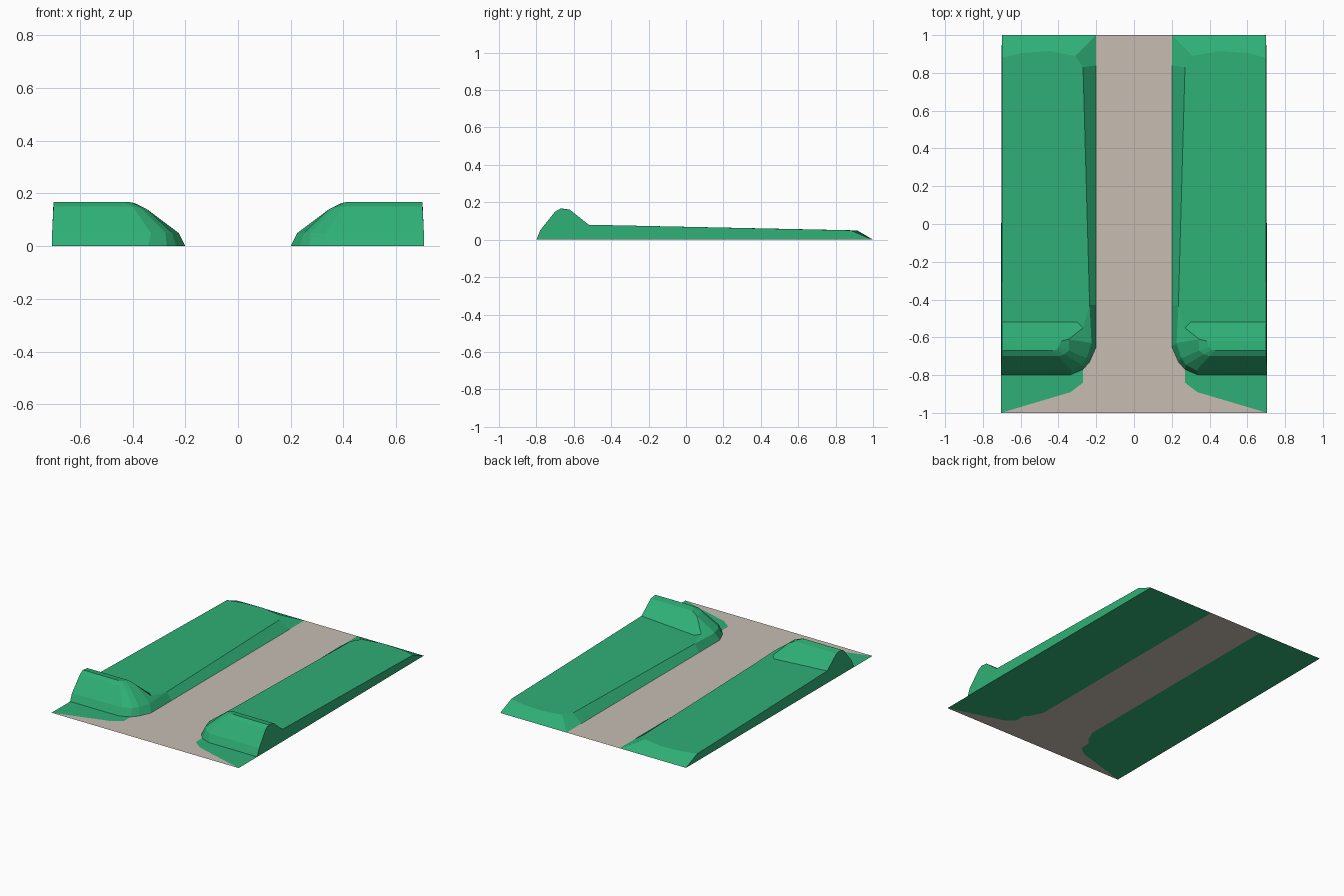
import bpy, bmesh

if "Cube" in bpy.data.objects:
    bpy.data.objects.remove(bpy.data.objects["Cube"])


def material(name, rgb):
    m = bpy.data.materials.new(name)
    m.diffuse_color = (*rgb, 1)
    m.use_nodes = True
    m.node_tree.nodes["Principled BSDF"].inputs["Base Color"].default_value = m.diffuse_color
    return m


grass = material("grass", (0.028, 0.43, 0.18))
dirt = material("dirt", (0.57, 0.51, 0.45))


def build(name, faces, mat, mirror=True):
    """Make a flat-shaded object from polygons, sharing equal points."""
    bm = bmesh.new()
    cache = {}
    for f in faces:
        loop = []
        for p in f:
            if p not in cache:
                cache[p] = bm.verts.new(p)
            if cache[p] not in loop:
                loop.append(cache[p])
        if len(loop) > 2:
            bm.faces.new(loop)
    bmesh.ops.recalc_face_normals(bm, faces=bm.faces[:])
    if len(faces) == 1:
        for f in bm.faces:
            f.normal_update()
            if f.normal.z < 0:
                f.normal_flip()
    me = bpy.data.meshes.new(name)
    bm.to_mesh(me)
    bm.free()
    me.materials.append(mat)
    ob = bpy.data.objects.new(name, me)
    bpy.context.collection.objects.link(ob)
    if mirror:
        mod = ob.modifiers.new("mirror", 'MIRROR')
        mod.use_axis[0] = True
        mod.use_mirror_merge = False
    return ob


# Contour rings of the mound, running from outer front round to the inner side
foot = [(.705, -.8, 0), (.34, -.8, 0), (.27, -.77, 0), (.235, -.73, 0),
        (.2, -.65, 0), (.2, -.43, 0)]
low = [(.705, -.78, .05), (.33, -.775, .05), (.275, -.745, .05),
       (.25, -.71, .05), (.225, -.63, .05), (.235, -.43, .05)]
upper = [(.7, -.7, .15), (.4, -.7, .15), (.37, -.69, .145),
         (.345, -.67, .14), (.345, -.61, .14), (.27, -.55, .06)]
crest = [(.7, -.67, .167), (.43, -.67, .167), (.41, -.665, .167),
         (.4, -.65, .165), (.385, -.62, .16), (.27, -.55, .06)]
rings = [foot, low, upper, crest]
faces = [[a[i], a[i + 1], b[i + 1], b[i]]
         for a, b in zip(rings, rings[1:]) for i in range(5)]

# Mound top and its back slope
top_out = (.7, -.62, .16)
heel_out, heel_in = (.7, -.52, .08), (.3, -.52, .055)
faces.append(crest[:5] + [top_out])
faces.append([top_out, crest[4], crest[5], heel_in, heel_out])

# Long bank top, inner slope, rear corner and rear ramp
rear_in, rear_foot = (.27, .83, .05), (.2, .84, 0)
rear_edge = [(.7, .88, .05), (.6, .905, .05), (.45, .915, .05), (.31, .89, .05)]
back_in, back_out = (.2, 1, 0), (.7, 1, 0)
faces.append([heel_in, heel_out] + rear_edge + [rear_in, low[5], crest[5]])
faces.append([foot[5], rear_foot, rear_in, low[5]])
faces.append([rear_foot, back_in, rear_edge[3], rear_in])
faces.append([back_in, back_out] + rear_edge)

# Outer wall and underside
faces.append([foot[0], low[0], upper[0], crest[0], top_out, heel_out,
              rear_edge[0], back_out])
faces.append(foot + [rear_foot, back_in, back_out])
build("grass_bank", faces, grass)

# Flat grass apron in front of each mound
apron = [(.27, -.84, 0), (.335, -.89, 0), (.705, -1, 0)]
build("grass_apron", [foot[:3] + apron], grass)

# Path fills the ground between the two sides
half = [back_in] + foot[::-1][:4] + apron
path = half + [(-x, y, z) for x, y, z in half[::-1]]
build("path", [path], dirt, mirror=False)
